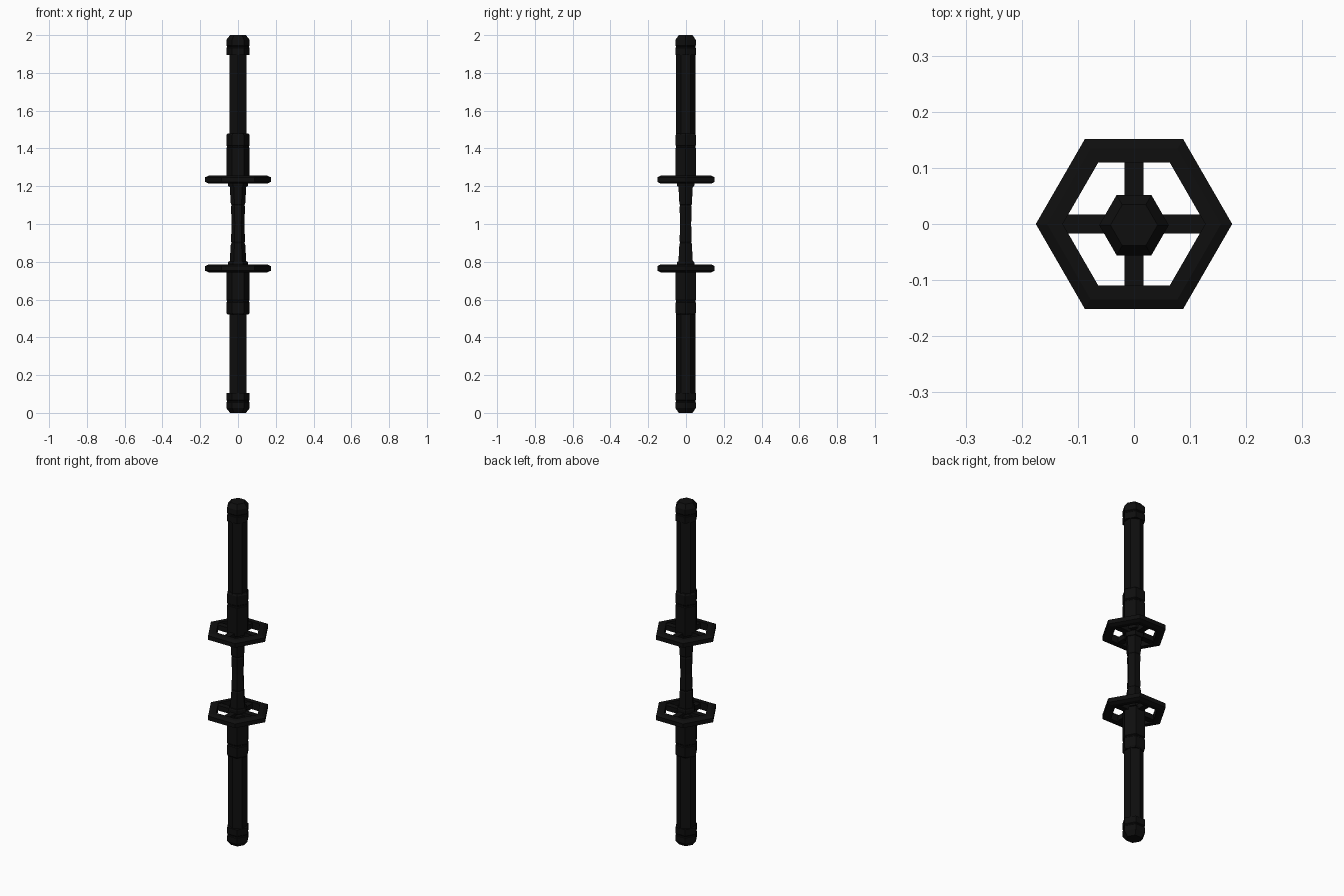
import bpy, bmesh, math

if "Cube" in bpy.data.objects:
    bpy.data.objects.remove(bpy.data.objects["Cube"])

mat = bpy.data.materials.new("matte black")
mat.diffuse_color = (0.0045, 0.0045, 0.0045, 1)
mat.use_nodes = True
mat.node_tree.nodes["Principled BSDF"].inputs["Base Color"].default_value = mat.diffuse_color
Y0 = -0.002  # staff axis


def finish(name, bm, y=Y0):
    """Make an object from the upper half and mirror it about z = 1."""
    bmesh.ops.recalc_face_normals(bm, faces=bm.faces)
    me = bpy.data.meshes.new(name)
    bm.to_mesh(me)
    bm.free()
    me.materials.append(mat)
    ob = bpy.data.objects.new(name, me)
    ob.location = (0, y, 1)
    bpy.context.collection.objects.link(ob)
    m = ob.modifiers.new("mirror", 'MIRROR')
    m.use_axis = (False, False, True)
    m.use_clip = True


def hex_loft(name, profile, turn=0.0, closed=False, cap_bottom=True, y=Y0):
    """Six-sided loft through (radius, z) pairs; closed makes a ring."""
    bm = bmesh.new()
    loops = []
    for r, z in profile:
        loops.append([bm.verts.new((r * math.cos(turn + math.pi * i / 3),
                                    r * math.sin(turn + math.pi * i / 3), z - 1))
                      for i in range(6)])
    pairs = list(zip(loops, loops[1:]))
    if closed:
        pairs.append((loops[-1], loops[0]))
    for a, b in pairs:
        for i in range(6):
            j = (i + 1) % 6
            bm.faces.new((a[i], a[j], b[j], b[i]))
    if not closed:
        bm.faces.new(loops[-1])
        if cap_bottom:
            bm.faces.new(loops[0])
    finish(name, bm, y)


# Long shafts, with corners facing front and back
hex_loft("shaft", [(0.051, 1.40), (0.051, 1.95)], turn=math.pi / 6)

# End caps: band, narrow groove, chamfered tip
hex_loft("end_cap", [(0.062, 1.895), (0.062, 1.932), (0.058, 1.936), (0.058, 1.94),
                     (0.062, 1.944), (0.062, 1.975), (0.042, 2.0)])

# Sleeves above the guards, with a separate end band
hex_loft("sleeve", [(0.062, 1.235), (0.062, 1.402), (0.057, 1.406), (0.057, 1.412),
                    (0.062, 1.416), (0.062, 1.47), (0.055, 1.48)])

# Collars on the grip side of the guards
hex_loft("collar", [(0.05, 1.198), (0.053, 1.204), (0.053, 1.225)])

# Waisted grip in overlapping segments
hex_loft("grip", [(0.034, 1.0), (0.037, 1.09), (0.034, 1.10), (0.038, 1.105),
                  (0.044, 1.20)], cap_bottom=False)

# Hexagonal guard rings with bevelled rims
hex_loft("guard_ring", [(0.175, 1.223), (0.175, 1.247), (0.155, 1.256), (0.127, 1.256),
                        (0.127, 1.214), (0.155, 1.214)], closed=True, y=0)

# Crossed spokes joining each ring to the staff
for name, sx, sy in (("side_spokes", 0.27, 0.033), ("front_back_spokes", 0.033, 0.25)):
    bm = bmesh.new()
    bmesh.ops.create_cube(bm, size=1)
    for v in bm.verts:
        v.co = (v.co.x * sx, v.co.y * sy, v.co.z * 0.03 + 0.235)
    finish(name, bm, 0)
